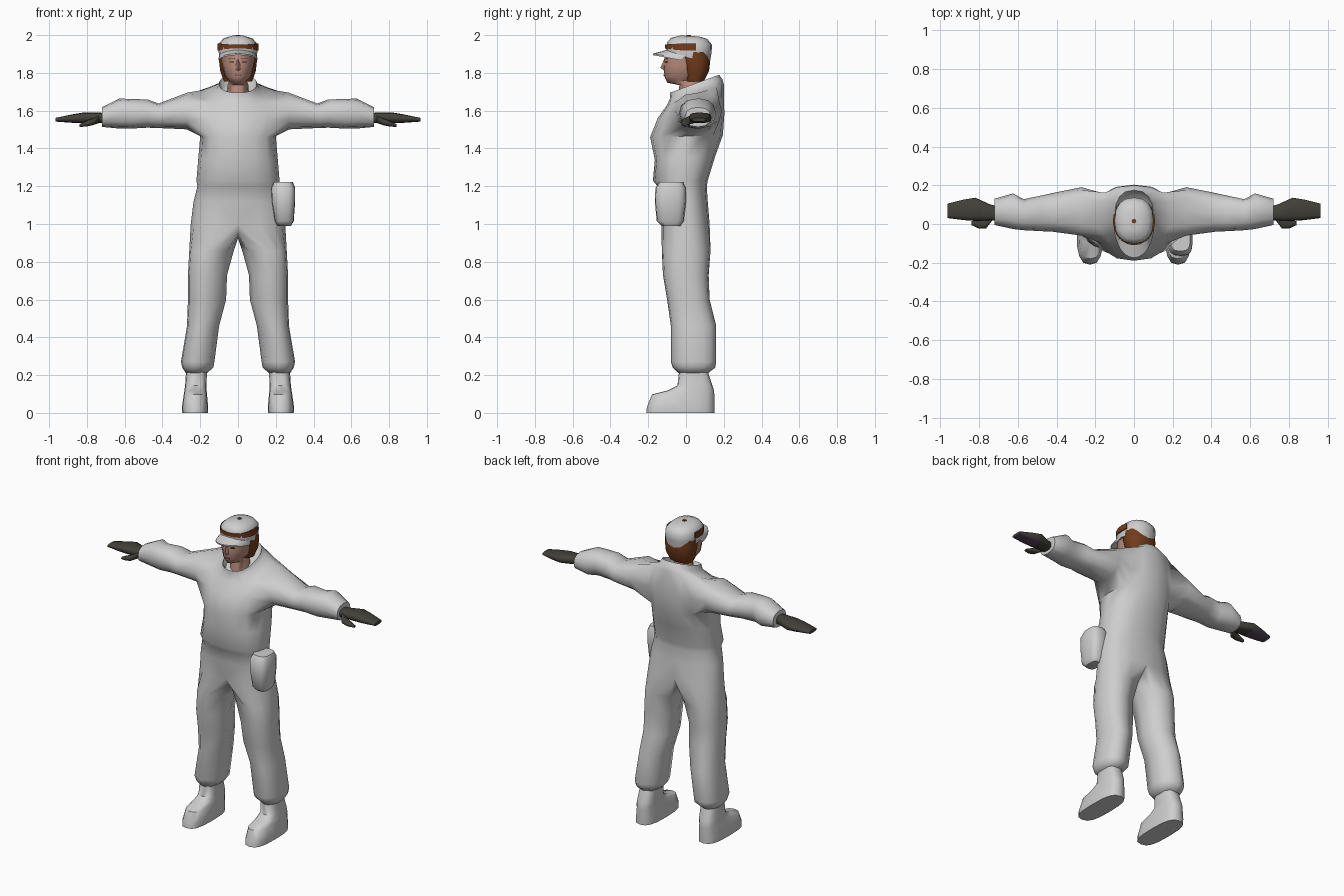
import bpy, bmesh, math
from mathutils import Vector

if "Cube" in bpy.data.objects:
    bpy.data.objects.remove(bpy.data.objects["Cube"])


def material(name, rgb):
    m = bpy.data.materials.new(name)
    m.diffuse_color = (*rgb, 1)
    m.use_nodes = True
    m.node_tree.nodes["Principled BSDF"].inputs["Base Color"].default_value = m.diffuse_color
    return m


CLOTH = material("pale grey cloth", (0.62, 0.62, 0.62))
SKIN = material("skin", (0.50, 0.27, 0.21))
BROWN = material("brown hair", (0.17, 0.045, 0.012))
GLOVE = material("dark glove", (0.055, 0.052, 0.04))
PURPLE = material("purple palm", (0.10, 0.06, 0.11))
DARK = material("dark eye", (0.03, 0.02, 0.02))
LIP = material("lip", (0.30, 0.10, 0.09))

HALF = [22.5 * i for i in range(9)]
LEG = HALF + [225, 270, 315]
FULL = [22.5 * i for i in range(16)]


def spow(v, p):
    return math.copysign(abs(v) ** p, v) if abs(v) > 1e-9 else 0.0


def ring(angles, xa, xb, yf, yb, zf, zb=None, p=0.85):
    """Level or tilted rounded ring, starting at the front middle."""
    zb = zf if zb is None else zb
    pts = []
    for a in map(math.radians, angles):
        s, c = spow(math.sin(a), p), spow(math.cos(a), p)
        pts.append(Vector(((xa + xb) / 2 + (xb - xa) / 2 * s,
                           (yf + yb) / 2 - (yb - yf) / 2 * c,
                           (zf + zb) / 2 - (zb - zf) / 2 * c)))
    return pts


def xring(x, yc, ry, zc, rz, p=0.85):
    """Upright ring across the arm, starting at the lower front."""
    return [Vector((x, yc + ry * spow(math.cos(a), p), zc + rz * spow(math.sin(a), p)))
            for a in (math.radians(210 + 30 * i) for i in range(12))]


def verts(bm, pts):
    return [bm.verts.new(q) for q in pts]


def band(bm, a, b, closed=True):
    n = len(a)
    for i in range(n if closed else n - 1):
        j = (i + 1) % n
        bm.faces.new((a[i], a[j], b[j], b[i]))


def loft(bm, rings):
    loops = [verts(bm, r) for r in rings]
    for a, b in zip(loops, loops[1:]):
        band(bm, a, b)
    bm.faces.new(loops[0])
    bm.faces.new(loops[-1])


def finish(name, bm, mats, mirror=False, angle=50, rule=None):
    bmesh.ops.recalc_face_normals(bm, faces=bm.faces)
    if rule:
        for f in bm.faces:
            f.material_index = rule(f)
    me = bpy.data.meshes.new(name)
    bm.to_mesh(me)
    bm.free()
    for m in mats:
        me.materials.append(m)
    ob = bpy.data.objects.new(name, me)
    bpy.context.collection.objects.link(ob)
    bpy.ops.object.select_all(action='DESELECT')
    ob.select_set(True)
    bpy.context.view_layer.objects.active = ob
    bpy.ops.object.shade_smooth_by_angle(angle=math.radians(angle))
    if mirror:
        ob.modifiers.new("mirror", 'MIRROR')
    return ob


def part(name, rings, mat, **kw):
    bm = bmesh.new()
    loft(bm, rings)
    return finish(name, bm, [mat], **kw)


# Overalls: half a torso, one leg and one sleeve, mirrored
bm = bmesh.new()
torso = [  # half width, front y, back y, front z, back z
    (.25, -.13, .125, 1.0, 1.0), (.235, -.14, .115, 1.12, 1.12),
    (.215, -.152, .11, 1.20, 1.20), (.22, -.175, .115, 1.23, 1.23),
    (.21, -.165, .155, 1.34, 1.36), (.2, -.19, .195, 1.46, 1.47),
    (.21, -.15, .203, 1.56, 1.58), (.2, -.1, .2, 1.63, 1.74),
    (.115, -.085, .193, 1.665, 1.765), (.1, -.085, .175, 1.695, 1.79),
    (.085, -.065, .15, 1.665, 1.74)]
rows = [verts(bm, ring(HALF, -w, w, yf, yb, zf, zb)) for w, yf, yb, zf, zb in torso]
for a, b in zip(rows, rows[1:]):
    band(bm, a, b, closed=False)
bm.faces.new(rows[-1])
# armhole and sleeve
r0, r1, r2 = rows[5:8]
for lo, hi in ((r0, r1), (r1, r2)):
    for c in range(2, 6):
        bm.faces.remove(bm.faces.get((lo[c], lo[c + 1], hi[c + 1], hi[c])))
for c in range(3, 6):
    bm.edges.remove(bm.edges.get((r1[c], r1[c + 1]))) if bm.edges.get((r1[c], r1[c + 1])) else None
prev = r0[2:7] + [r1[6]] + r2[6:1:-1] + [r1[2]]
for args in [(.27, .065, .125, 1.598, .097), (.42, .06, .1, 1.573, .065),
             (.48, .055, .092, 1.585, .075), (.57, .048, .08, 1.583, .078),
             (.625, .066, .092, 1.585, .08), (.72, .063, .068, 1.566, .052)]:
    loop = verts(bm, xring(*args))
    band(bm, prev, loop)
    prev = loop
bm.faces.new(prev)
# leg, starting from the hip row and the crotch seam
prev = rows[0] + verts(bm, [(0, .08, .955), (0, 0, .925), (0, -.08, .955)])
for xa, xb, yf, yb, z in [(.022, .258, -.128, .13, .86), (.058, .265, -.122, .12, .73),
                          (.063, .265, -.1, .125, .6), (.1, .27, -.08, .16, .46),
                          (.125, .302, -.08, .16, .27), (.13, .295, -.07, .155, .24),
                          (.165, .275, -.04, .117, .21)]:
    loop = verts(bm, ring(LEG, xa, xb, yf, yb, z))
    band(bm, prev, loop)
    prev = loop
bm.faces.new(prev)
bmesh.ops.delete(bm, geom=[v for v in bm.verts if not v.link_faces], context='VERTS')
bmesh.ops.delete(bm, geom=[e for e in bm.edges if not e.link_faces], context='EDGES')
finish("overalls", bm, [CLOTH], mirror=True, angle=60)

# Boots
part("boots", [ring(FULL, xa, xb, yf, yb, z, p=.7) for xa, xb, yf, yb, z in [
    (.165, .275, -.037, .115, .22), (.166, .28, -.045, .14, .145),
    (.166, .284, -.1, .148, .118), (.164, .287, -.18, .15, .098),
    (.158, .297, -.207, .15, .03), (.16, .295, -.21, .15, 0)]], CLOTH, mirror=True)

# Gloves: mitten and thumb, with purple finger undersides
bm = bmesh.new()
loft(bm, [xring(*a, p=.7) for a in [
    (.7, .055, .035, 1.562, .026), (.745, .06, .042, 1.562, .028),
    (.82, .076, .06, 1.562, .028), (.88, .073, .053, 1.558, .022),
    (.965, .068, .037, 1.552, .01)]])
loft(bm, [xring(*a) for a in [
    (.735, .035, .02, 1.555, .02), (.765, .002, .026, 1.542, .018),
    (.8, -.002, .022, 1.532, .015), (.84, .004, .01, 1.52, .007)]])
finish("gloves", bm, [GLOVE, PURPLE], mirror=True,
       rule=lambda f: int(f.normal.z < -.4 and f.calc_center_median().x > .85))

# Hip pouch
part("hip_pouch", [ring(FULL, xa, xb, yf, yb, z, p=.65) for xa, xb, yf, yb, z in [
    (.21, .28, -.13, -.03, .99), (.195, .295, -.155, -.012, 1.015),
    (.178, .303, -.165, 0, 1.12), (.175, .303, -.162, 0, 1.19),
    (.19, .29, -.14, -.015, 1.222)]], CLOTH)

# Head with neck
part("head", [ring(FULL, -w, w, yf, yb, zf, zb, p=1) for w, yf, yb, zf, zb in [
    (.06, -.045, .09, 1.64, 1.68), (.055, -.035, .085, 1.735, 1.74),
    (.045, -.098, .09, 1.748, 1.77), (.07, -.114, .1, 1.778, 1.79),
    (.083, -.118, .1, 1.84, 1.84), (.085, -.112, .1, 1.91, 1.91)]], SKIN)
part("nose", [ring(FULL[::4], -w, w, yf, -.1, z, p=1) for w, yf, z in [
    (.008, -.116, 1.872), (.014, -.135, 1.828), (.012, -.118, 1.812)]], SKIN)

# Hair below the cap
part("hair", [ring(FULL, -w, w, yf, yb, z) for w, yf, yb, z in [
    (.075, .0, .095, 1.755), (.094, -.015, .122, 1.81),
    (.1, -.03, .128, 1.86), (.1, -.04, .125, 1.91)]], BROWN)


# Face details as thin plates
def plate(name, x, y, z, size, turn, mat):
    bpy.ops.mesh.primitive_cube_add(size=1, location=(x, y, z), rotation=(0, 0, turn))
    ob = bpy.context.object
    ob.name, ob.scale = name, size
    ob.data.materials.append(mat)


for s in (-1, 1):
    plate("eye", .034 * s, -.106, 1.858, (.022, .008, .007), .45 * s, DARK)
    plate("eyebrow", .034 * s, -.105, 1.875, (.03, .008, .004), .45 * s, BROWN)
plate("mouth", 0, -.114, 1.787, (.034, .008, .007), 0, LIP)

# Cap crown
part("cap", [ring(FULL, -w, w, yf, yb, zf, zb) for w, yf, yb, zf, zb in [
    (.1, -.1, .128, 1.9, 1.862), (.103, -.105, .136, 1.925, 1.91),
    (.1, -.1, .137, 1.962, 1.95), (.077, -.08, .112, 1.985, 1.98),
    (.035, -.03, .07, 1.998, 1.993)]], CLOTH)


# Peak and goggle strap: a four-point section swept round the front of the cap
def sweep(name, limit, section, mat):
    rings = []
    for i in range(13):
        a = math.radians(-limit + limit * i / 6)
        rings.append([Vector(q) for q in section(math.sin(a), math.cos(a))])
    part(name, rings, mat, angle=40)


def peak(s, c):
    a, b = (.096 * s, .015 - .115 * c), (.105 * s, -.175 * c)
    zi, zo = 1.9 + .022 * c, 1.87 + .032 * c
    return (*a, zi), (*b, zo), (*b, zo - .008), (*a, zi - .012)


def strap(s, c):
    a, b = (.09 * s, .015 - .105 * c), (.109 * s, .015 - .125 * c)
    lo, hi = 1.93 - .012 * s * s, 1.95 + .006 * s * s
    return (*a, hi), (*b, hi), (*b, lo), (*a, lo)


sweep("cap_peak", 82, peak, CLOTH)
sweep("goggle_strap", 108, strap, BROWN)

# Button on the cap
bpy.ops.mesh.primitive_cylinder_add(vertices=8, radius=.012, depth=.008, location=(0, .015, 1.996))
bpy.context.object.name = "cap_button"
bpy.context.object.data.materials.append(BROWN)
